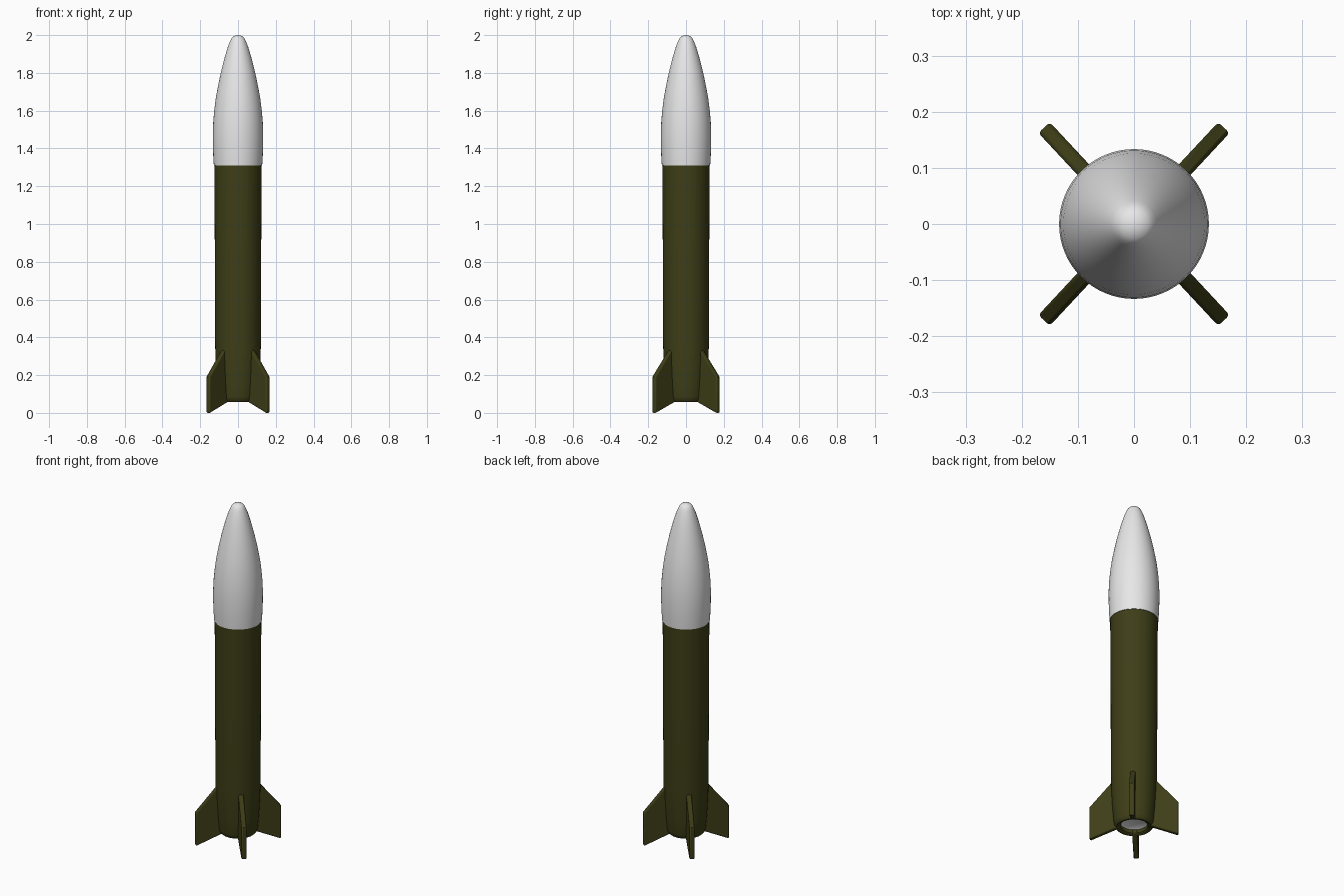
import bpy, bmesh, math
from mathutils import Matrix

if "Cube" in bpy.data.objects:
    bpy.data.objects.remove(bpy.data.objects["Cube"], do_unlink=True)


def make_material(name, rgb, rough=0.6):
    m = bpy.data.materials.new(name)
    m.use_nodes = True
    m.diffuse_color = (*rgb, 1)
    m.roughness = rough
    bsdf = m.node_tree.nodes["Principled BSDF"]
    bsdf.inputs["Base Color"].default_value = (*rgb, 1)
    bsdf.inputs["Roughness"].default_value = rough
    return m


white = make_material("white paint", (0.8, 0.8, 0.8))
olive = make_material("olive paint", (0.048, 0.048, 0.009))


def finish(name, bm, mat, angle=35):
    bmesh.ops.recalc_face_normals(bm, faces=bm.faces)
    mesh = bpy.data.meshes.new(name)
    bm.to_mesh(mesh)
    bm.free()
    mesh.materials.append(mat)
    ob = bpy.data.objects.new(name, mesh)
    bpy.context.collection.objects.link(ob)
    bpy.ops.object.select_all(action="DESELECT")
    bpy.context.view_layer.objects.active = ob
    ob.select_set(True)
    bpy.ops.object.shade_smooth_by_angle(angle=math.radians(angle))
    return ob


def lathe(name, profile, mat):
    """Spin (radius, height) points about z."""
    bm = bmesh.new()
    verts = [bm.verts.new((r, 0, z)) for r, z in profile]
    edges = [bm.edges.new(pair) for pair in zip(verts, verts[1:])]
    bmesh.ops.spin(bm, geom=verts + edges, axis=(0, 0, 1), cent=(0, 0, 0),
                   angle=math.tau, steps=64, use_duplicate=False)
    bmesh.ops.remove_doubles(bm, verts=bm.verts, dist=0.0001)
    return finish(name, bm, mat)


# Ogive nose with a rounded tip
lathe("nose_cone", [
    (0, 1.31), (0.128, 1.31), (0.131, 1.36), (0.133, 1.42), (0.1335, 1.48),
    (0.131, 1.54), (0.126, 1.6), (0.117, 1.67), (0.104, 1.74), (0.089, 1.81),
    (0.071, 1.88), (0.053, 1.94), (0.041, 1.97), (0.034, 1.984),
    (0.025, 1.993), (0.013, 1.998), (0, 2.0)], white)

# Body tube, tapering to a tail with a rounded rim and an open end
lathe("body", [
    (0, 1.31), (0.125, 1.31), (0.123, 0.9), (0.121, 0.36), (0.119, 0.28),
    (0.113, 0.17), (0.106, 0.085), (0.102, 0.068), (0.092, 0.058),
    (0.08, 0.06), (0.073, 0.066), (0.072, 0.085)], olive)

# Pale lining of the tail opening
lathe("tail_lining", [(0.074, 0.075), (0.073, 0.085), (0.06, 0.092), (0, 0.095)], white)

# Four swept fins on the diagonals
outline = [(0.07, 0.39), (0.235, 0.19), (0.235, 0.003), (0.228, 0), (0.07, 0.066)]
half = 0.014


def fin(name, angle):
    bm = bmesh.new()
    face = bm.faces.new([bm.verts.new((r, -half, z)) for r, z in outline])
    ext = bmesh.ops.extrude_face_region(bm, geom=[face])
    moved = [g for g in ext["geom"] if isinstance(g, bmesh.types.BMVert)]
    bmesh.ops.translate(bm, verts=moved, vec=(0, 2 * half, 0))
    bmesh.ops.rotate(bm, verts=bm.verts, cent=(0, 0, 0),
                     matrix=Matrix.Rotation(angle, 3, "Z"))
    ob = finish(name, bm, olive)
    bev = ob.modifiers.new("rounded edges", "BEVEL")
    bev.width = 0.009
    bev.segments = 3
    bev.limit_method = "ANGLE"
    bev.angle_limit = math.radians(60)


tilt = math.radians(47)
for name, angle in (("back_left_fin", tilt), ("back_right_fin", math.pi - tilt),
                    ("front_right_fin", math.pi + tilt), ("front_left_fin", -tilt)):
    fin(name, angle)
